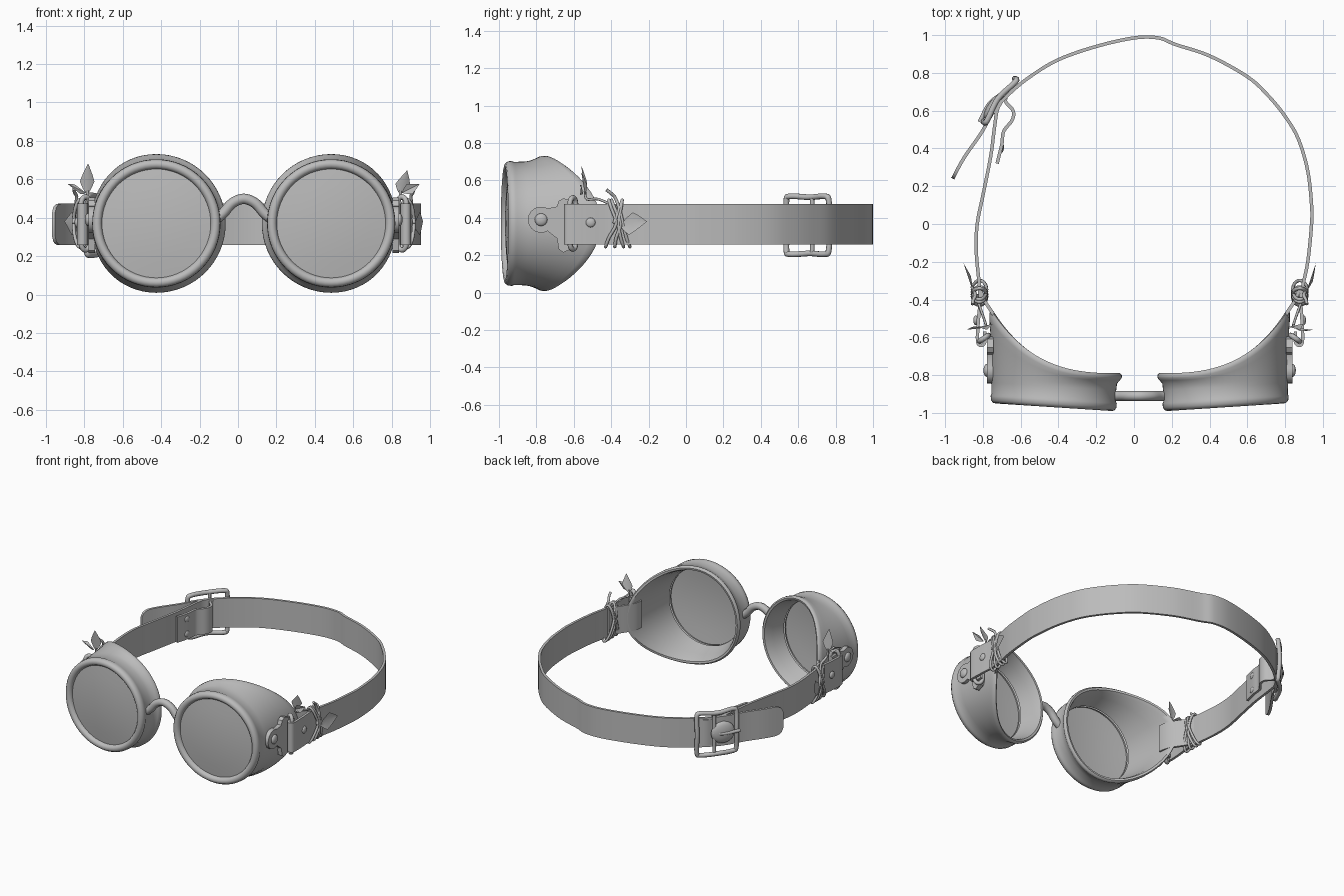
import bpy, bmesh, math
from mathutils import Vector as V

if "Cube" in bpy.data.objects:
    bpy.data.objects.remove(bpy.data.objects["Cube"])

MX = 0.03          # mirror plane of the two eye cups
ZC = 0.37          # height of lens centres
grey = bpy.data.materials.new("plain_grey")
grey.diffuse_color = (0.5, 0.5, 0.5, 1)
grey.use_nodes = True
grey.node_tree.nodes["Principled BSDF"].inputs["Base Color"].default_value = grey.diffuse_color


def finish(ob, angle=40):
    ob.data.materials.clear()
    ob.data.materials.append(grey)
    bpy.ops.object.select_all(action='DESELECT')
    ob.select_set(True)
    bpy.context.view_layer.objects.active = ob
    bpy.ops.object.shade_smooth_by_angle(angle=math.radians(angle))
    return ob


def mesh_obj(name, verts, faces, angle=40):
    me = bpy.data.meshes.new(name)
    me.from_pydata([tuple(v) for v in verts], [], faces)
    bm = bmesh.new()
    bm.from_mesh(me)
    bmesh.ops.recalc_face_normals(bm, faces=bm.faces)
    bm.to_mesh(me)
    bm.free()
    ob = bpy.data.objects.new(name, me)
    bpy.context.collection.objects.link(ob)
    return finish(ob, angle)


def smooth_path(pts, n=6, cyclic=False):
    """Catmull-Rom resampling."""
    p = [V(q) for q in pts]
    m = len(p)
    get = (lambda i: p[i % m]) if cyclic else (lambda i: p[max(0, min(m - 1, i))])
    out = []
    for i in range(m if cyclic else m - 1):
        a, b, c, d = (get(i + k) for k in (-1, 0, 1, 2))
        for j in range(n):
            t = j / n
            out.append(0.5 * (2 * b + (c - a) * t + (2 * a - 5 * b + 4 * c - d) * t * t
                              + (3 * b - a - 3 * c + d) * t ** 3))
    return out if cyclic else out + [p[-1]]


def tube(name, pts, r, cyclic=False, n=5):
    path = smooth_path(pts, n, cyclic)
    cu = bpy.data.curves.new(name, 'CURVE')
    cu.dimensions = '3D'
    cu.bevel_depth, cu.bevel_resolution, cu.use_fill_caps = r, 2, True
    sp = cu.splines.new('POLY')
    sp.points.add(len(path) - 1)
    for q, v in zip(sp.points, path):
        q.co = (*v, 1)
    sp.use_cyclic_u = cyclic
    ob = bpy.data.objects.new(name, cu)
    bpy.context.collection.objects.link(ob)
    bpy.ops.object.select_all(action='DESELECT')
    ob.select_set(True)
    bpy.context.view_layer.objects.active = ob
    bpy.ops.object.convert(target='MESH')
    return finish(bpy.context.view_layer.objects.active, 60)


def ribbon(name, pts, zc=ZC, half=0.108, th=0.018, rounded=False):
    """Upright leather band following a path in plan."""
    path = smooth_path([(x, y, zc) for x, y in pts])
    verts, faces = [], []
    for i, q in enumerate(path):
        t = (path[min(i + 1, len(path) - 1)] - path[max(i - 1, 0)]).normalized()
        nrm = V((-t.y, t.x, 0)) * th / 2
        e = (q - path[-1]).length / 0.07
        h = half
        if rounded and e < 1:
            h *= 0.55 + 0.45 * math.sqrt(1 - (1 - e) ** 2)
        up = V((0, 0, h))
        verts += [q + nrm + up, q - nrm + up, q - nrm - up, q + nrm - up]
    for i in range(len(path) - 1):
        a = 4 * i
        faces += [(a + k, a + (k + 1) % 4, a + 4 + (k + 1) % 4, a + 4 + k) for k in range(4)]
    faces += [(0, 1, 2, 3), tuple(len(verts) - 4 + k for k in range(4))]
    return mesh_obj(name, verts, faces, 50)


def rivet(name, loc, r, normal=(1, 0, 0)):
    bpy.ops.mesh.primitive_uv_sphere_add(segments=16, ring_count=8, radius=r, location=loc)
    ob = bpy.context.active_object
    ob.name = name
    ob.scale = (1, 1, 0.5)
    ob.rotation_euler = V(normal).to_track_quat('Z', 'Y').to_euler()
    return finish(ob, 60)


def leaf(name, base, tip, side):
    b, t, s = V(base), V(tip), V(side)
    fold = (t - b).cross(s).normalized() * 0.012
    verts, faces = [], []
    for k, w in ((0, .08), (.2, .6), (.42, 1), (.6, .75), (.8, .4), (1, .03)):
        m = b.lerp(t, k)
        verts += [m - s * w + fold * w, m, m + s * w + fold * w]
    for i in range(5):
        a = 3 * i
        faces += [(a, a + 1, a + 4, a + 3), (a + 1, a + 2, a + 5, a + 4)]
    return mesh_obj(name, verts, faces)


# cup section: radius, y on the nose side, extra y gained towards the temple
CUP = [(.282, -.950, .04), (.284, -.972, .04), (.294, -.986, .04), (.308, -.990, .04),
       (.322, -.986, .04), (.332, -.972, .04), (.334, -.950, .04), (.329, -.940, .04),
       (.331, -.880, .04), (.335, -.845, .06), (.350, -.828, .25), (.360, -.815, .31),
       (.361, -.800, .33), (.352, -.790, .335), (.338, -.792, .33), (.328, -.81, .31),
       (.312, -.85, .20), (.282, -.940, .04)]
N = 64

for side, s in (("right", 1), ("left", -1)):
    P = lambda d, y, z: (MX + s * d, y, z)

    # hollow eye cup with rolled rims
    verts, faces = [], []
    for r, y, lift in CUP:
        for k in range(N):
            a = 2 * math.pi * k / N
            u = (math.cos(a) + 1) / 2
            w = u if lift <= .04 else u ** 2.8
            rr = r * (1 - 0.2 * max(0, lift - .04) * w)
            verts.append(P(.455 + rr * math.cos(a), y + lift * w, ZC + r * math.sin(a)))
    for i in range(len(CUP) - 1):
        for k in range(N):
            j = (k + 1) % N
            faces.append((i * N + k, i * N + j, (i + 1) * N + j, (i + 1) * N + k))
    mesh_obj(side + "_eye_cup", verts, faces, 50)

    # slightly domed lens
    verts, faces = [P(.455, -.963, ZC)], []
    for i, r in enumerate((.1, .2, .287)):
        for k in range(N):
            a = 2 * math.pi * k / N
            verts.append(P(.455 + r * math.cos(a), -.943 - .02 * (1 - (r / .287) ** 2)
                           + .02 * r / .287 * math.cos(a), ZC + r * math.sin(a)))
            o, j = 1 + i * N, (k + 1) % N
            faces.append((0, o + k, o + j) if i == 0 else (o - N + k, o - N + j, o + j, o + k))
    mesh_obj(side + "_lens", verts, faces)

    # riveted metal tab on the temple side
    arc = [(-.775 + .07 * math.cos(math.radians(a)), .39 + .07 * math.sin(math.radians(a)))
           for a in range(60, 301, 20)]
    prof = arc + [(-.69, .29), (-.68, .23), (-.655, .215), (-.61, .235), (-.595, .27),
                  (-.595, .46), (-.61, .49), (-.655, .505), (-.68, .49), (-.69, .46)]
    m = len(prof)
    verts = [P(d, y, z) for d in (.775, .808) for y, z in prof]
    faces = [tuple(range(m)), tuple(range(m, 2 * m))]
    faces += [(k, (k + 1) % m, m + (k + 1) % m, m + k) for k in range(m)]
    mesh_obj(side + "_tab", verts, faces)
    rivet(side + "_tab_rivet", P(.81, -.775, .39), .034)
    rivet(side + "_strap_rivet", P(.868, -.51, .375), .026)

    # wire loop joining tab and strap
    A, B = (.802, -.59), (.846, -.62)
    tube(side + "_loop", [P(*A, .26), P(*A, .37), P(*A, .48), P(.824, -.605, .508), P(*B, .48),
                          P(*B, .37), P(*B, .26), P(.824, -.605, .232)], .014, True)

    # inner strap flap going into the cup
    ribbon(side + "_inner_flap", [P(d, y, 0)[:2] for d, y in
           ((.845, -.34), (.825, -.40), (.78, -.47), (.752, -.53), (.745, -.58))], half=.1)

    # wire wrapped round both strap layers, with a curled end
    pts = []
    for k in range(41):
        a = 2 * math.pi * k / 10
        tilt = (.045, -.04, .02, -.05)[min(3, k // 10)]
        pts.append(P(.848 + .038 * math.cos(a), -.385 + .012 * (k // 10) + tilt * math.sin(a),
                     ZC + .126 * math.sin(a)))
    pts += [P(.875, -.36, .46), P(.87, -.38, .51), P(.88, -.40, .53), P(.885, -.425, .55)]
    tube(side + "_wire_wrap", pts, .009, n=3)

    # leaves on the wire
    leaf(side + "_side_leaf", P(.885, -.35, .36), P(.932, -.21, .38), (0, .01, .06))
    leaf(side + "_top_leaf", P(.815, -.54, .52), P(.81 if s < 0 else .85, -.56, .68 if s < 0 else .645),
         (.038, .008, 0))
    leaf(side + "_small_leaf", P(.825, -.55, .53), P(.915, -.56, .575), (-.015, 0, .025))
    tube(side + "_leaf_stem", [P(.86, -.40, .47), P(.835, -.47, .50), P(.815, -.53, .50),
                               P(.815, -.54, .54)], .007)

# arched nose bridge
tube("bridge", [(MX + d, -.91, z) for d, z in ((-.14, .395), (-.105, .425), (-.06, .475), (0, .498),
                                               (.06, .475), (.105, .425), (.14, .395))], .027)

# long strap: right loop, round the back, through the buckle to its free end
ribbon("long_strap", [(.855, -.57), (.855, -.625), (.876, -.643), (.892, -.62), (.89, -.52), (.885, -.38),
                      (.92, -.2), (.94, 0), (.94, .1), (.92, .28), (.87, .45), (.80, .57), (.71, .68),
                      (.60, .78), (.40, .89), (.22, .95), (.13, .985), (0, .985), (-.2, .94), (-.4, .87),
                      (-.55, .78), (-.66, .69), (-.74, .60), (-.81, .48), (-.90, .35), (-.96, .24)],
       zc=.365, rounded=True)

# short strap: left loop to buckle
ribbon("short_strap", [(-.79, -.57), (-.79, -.625), (-.81, -.643), (-.828, -.62), (-.825, -.52), (-.815, -.38),
                       (-.835, -.15), (-.83, 0), (-.80, .15), (-.76, .35), (-.74, .5), (-.725, .6),
                       (-.70, .65)], zc=.365)
# folded keeper on the inside of the buckle
ribbon("buckle_fold", [(-.725, .32), (-.70, .42), (-.69, .49), (-.645, .55), (-.64, .60), (-.68, .65),
                       (-.66, .70), (-.62, .73)], zc=.365, half=.095)
for z in (.31, .42):
    rivet("fold_rivet", (-.700, .40, z), .024, (1, -.2, 0))

# buckle frame, bar and prong
C, T, Nn = V((-.705, .65, .36)), V((.59, .81, 0)), V((-.81, .59, 0))
B = lambda a, z, n=0: C + T * a + Nn * n + V((0, 0, z))
tube("buckle_frame", [B(-.14, -.13), B(-.14, 0, .01), B(-.14, .13), B(-.115, .155), B(0, .15, .02),
                      B(.115, .155), B(.14, .13), B(.14, 0, .01), B(.14, -.13), B(.115, -.155),
                      B(0, -.15, .02), B(-.115, -.155)], .016, True)
tube("buckle_bar", [B(.02, -.15, .015), B(.02, 0, .015), B(.02, .15, .015)], .012)
tube("buckle_prong", [B(.03, 0, .02), B(-.05, 0, .04), B(-.155, 0, .025)], .012)
# bulging strap pad held in the frame
pad = rivet("buckle_pad", B(-.04, 0, .015), .085, Nn)
pad.scale = (1, .95, .35)
